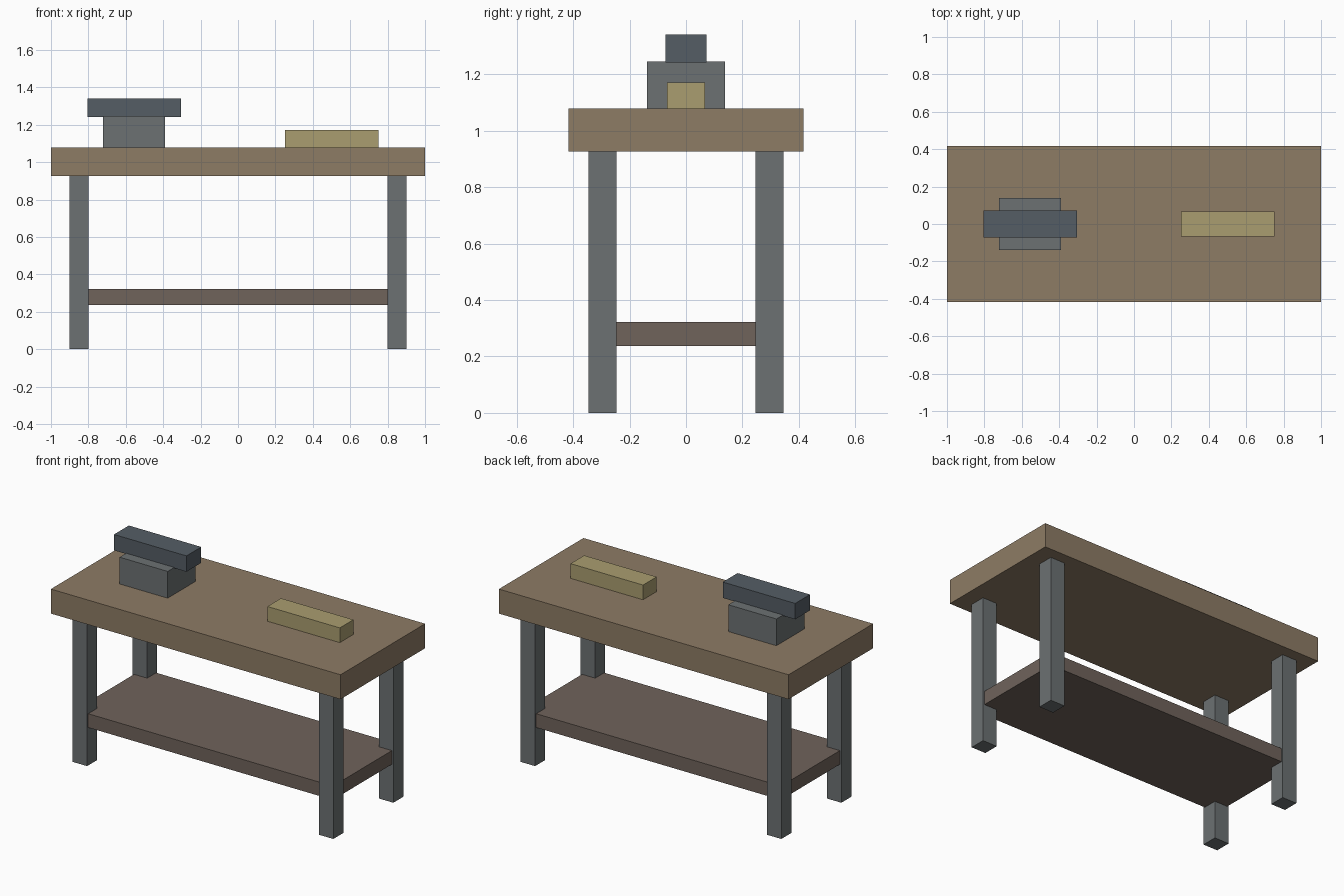
import bpy

if "Cube" in bpy.data.objects:
    bpy.data.objects.remove(bpy.data.objects["Cube"])


def material(name, color):
    mat = bpy.data.materials.new(name)
    mat.diffuse_color = (*color, 1)
    mat.use_nodes = True
    mat.node_tree.nodes["Principled BSDF"].inputs["Base Color"].default_value = mat.diffuse_color
    return mat


def box(name, center, size, mat):
    bpy.ops.mesh.primitive_cube_add(size=1, location=center)
    ob = bpy.context.object
    ob.name = name
    ob.scale = size
    bpy.ops.object.transform_apply(location=False, rotation=False, scale=True)
    ob.data.materials.append(mat)
    return ob


wood = material("wood", (0.27, 0.20, 0.13))
shelf_wood = material("shelf_wood", (0.16, 0.125, 0.105))
steel = material("steel", (0.15, 0.165, 0.17))
dark_steel = material("dark_steel", (0.09, 0.11, 0.13))
pale_wood = material("pale_wood", (0.40, 0.34, 0.16))

# Thick worktop
box("worktop", (0, 0, 1.0025), (2, 0.834, 0.153), wood)

# Four square legs
for side_x, x in (("left", -0.85), ("right", 0.85)):
    for side_y, y in (("front", -0.296), ("back", 0.296)):
        box(f"{side_y}_{side_x}_leg", (x, y, 0.463), (0.1, 0.099, 0.926), steel)

# Lower shelf, with its corners let into the legs
box("lower_shelf", (0, 0, 0.28), (1.78, 0.67, 0.086), shelf_wood)

# Vise: base block and wider jaw across it
box("vise_base", (-0.555, 0, 1.1625), (0.332, 0.276, 0.167), steel)
box("vise_jaw", (-0.555, 0, 1.291), (0.5, 0.146, 0.099), dark_steel)

# Loose block lying on the worktop
box("loose_block", (0.5, 0, 1.125), (0.5, 0.134, 0.092), pale_wood)
